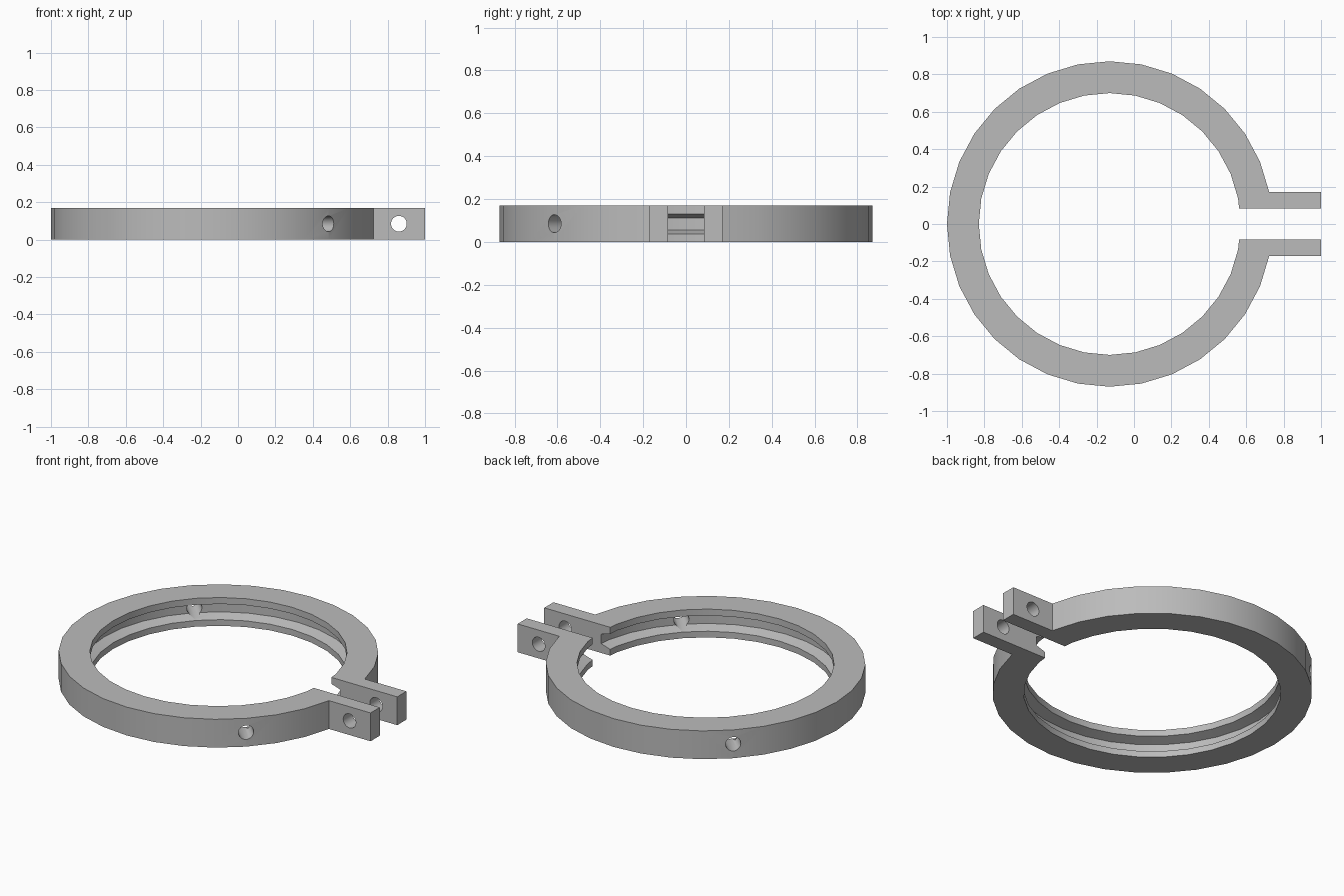
import bpy, bmesh, math
from mathutils import Matrix, Vector

cube = bpy.data.objects.get("Cube")
if cube:
    bpy.data.objects.remove(cube, do_unlink=True)

CX, OUTER, INNER, H = -0.13, 0.87, 0.70, 0.17   # ring centre, radii, height
GAP, LUG = 0.083, 0.17                          # half gap, outer lug face
GROOVE, HOLE, SEGS = 0.06, 0.042, 32

metal = bpy.data.materials.new("grey metal")
metal.use_nodes = True
colour = (0.5, 0.5, 0.5, 1)
metal.diffuse_color = colour
metal.node_tree.nodes["Principled BSDF"].inputs["Base Color"].default_value = colour


def make(name, bm):
    bmesh.ops.recalc_face_normals(bm, faces=bm.faces)
    mesh = bpy.data.meshes.new(name)
    bm.to_mesh(mesh)
    bm.free()
    mesh.materials.append(metal)
    obj = bpy.data.objects.new(name, mesh)
    bpy.context.collection.objects.link(obj)
    return obj


def lathe(name, profile):
    bm = bmesh.new()
    rings = []
    for i in range(SEGS):
        a = math.tau * i / SEGS
        rings.append([bm.verts.new((CX + r * math.cos(a), r * math.sin(a), z))
                      for r, z in profile])
    n = len(profile)
    for i, ring in enumerate(rings):
        nxt = rings[(i + 1) % SEGS]
        for j in range(n):
            k = (j + 1) % n
            bm.faces.new((ring[j], nxt[j], nxt[k], ring[k]))
    return make(name, bm)


def box(name, lo, hi):
    lo, hi = Vector(lo), Vector(hi)
    bm = bmesh.new()
    bmesh.ops.create_cube(bm, size=1, matrix=Matrix.Translation((lo + hi) / 2)
                          @ Matrix.Diagonal((*(hi - lo), 1)))
    return make(name, bm)


def drill(name, centre, direction, length):
    turn = Vector(direction).to_track_quat('Z', 'Y').to_matrix().to_4x4()
    bm = bmesh.new()
    bmesh.ops.create_cone(bm, cap_ends=True, segments=SEGS, radius1=HOLE, radius2=HOLE,
                          depth=length, matrix=Matrix.Translation(centre) @ turn)
    return make(name, bm)


def combine(obj, other, operation):
    other.hide_render = True
    mod = obj.modifiers.new(operation.title(), 'BOOLEAN')
    mod.operation, mod.solver, mod.object = operation, 'EXACT', other
    bpy.context.view_layer.objects.active = obj
    bpy.ops.object.modifier_apply(modifier=mod.name)
    bpy.data.objects.remove(other, do_unlink=True)


# Ring with a tapered groove round its inner wall
clamp = lathe("clamp_ring", [
    (OUTER, 0), (OUTER, H), (INNER, H), (INNER, 0.131), (INNER + GROOVE, 0.112),
    (INNER + GROOVE, 0.056), (INNER, 0.037), (INNER, 0)])

# Split the ring, then add the two clamping lugs
combine(clamp, box("gap_cutter", (0.3, -GAP, -0.1), (1.1, GAP, H + 0.1)), 'DIFFERENCE')
for side in (-1, 1):
    ys = sorted((side * GAP, side * LUG))
    combine(clamp, box("lug", (0.66, ys[0], 0), (1, ys[1], H)), 'UNION')

# Bolt hole through both lugs
combine(clamp, drill("bolt_cutter", (0.86, 0, H / 2), (0, 1, 0), 0.6), 'DIFFERENCE')

# Two opposite radial set screw holes
for angle in (-45, 135):
    d = Vector((math.cos(math.radians(angle)), math.sin(math.radians(angle)), 0))
    centre = Vector((CX, 0, H / 2)) + d * 0.8
    combine(clamp, drill("screw_cutter", centre, d, 0.4), 'DIFFERENCE')

bpy.ops.object.select_all(action='DESELECT')
clamp.select_set(True)
bpy.context.view_layer.objects.active = clamp
bpy.ops.object.shade_smooth_by_angle(angle=math.radians(30))
